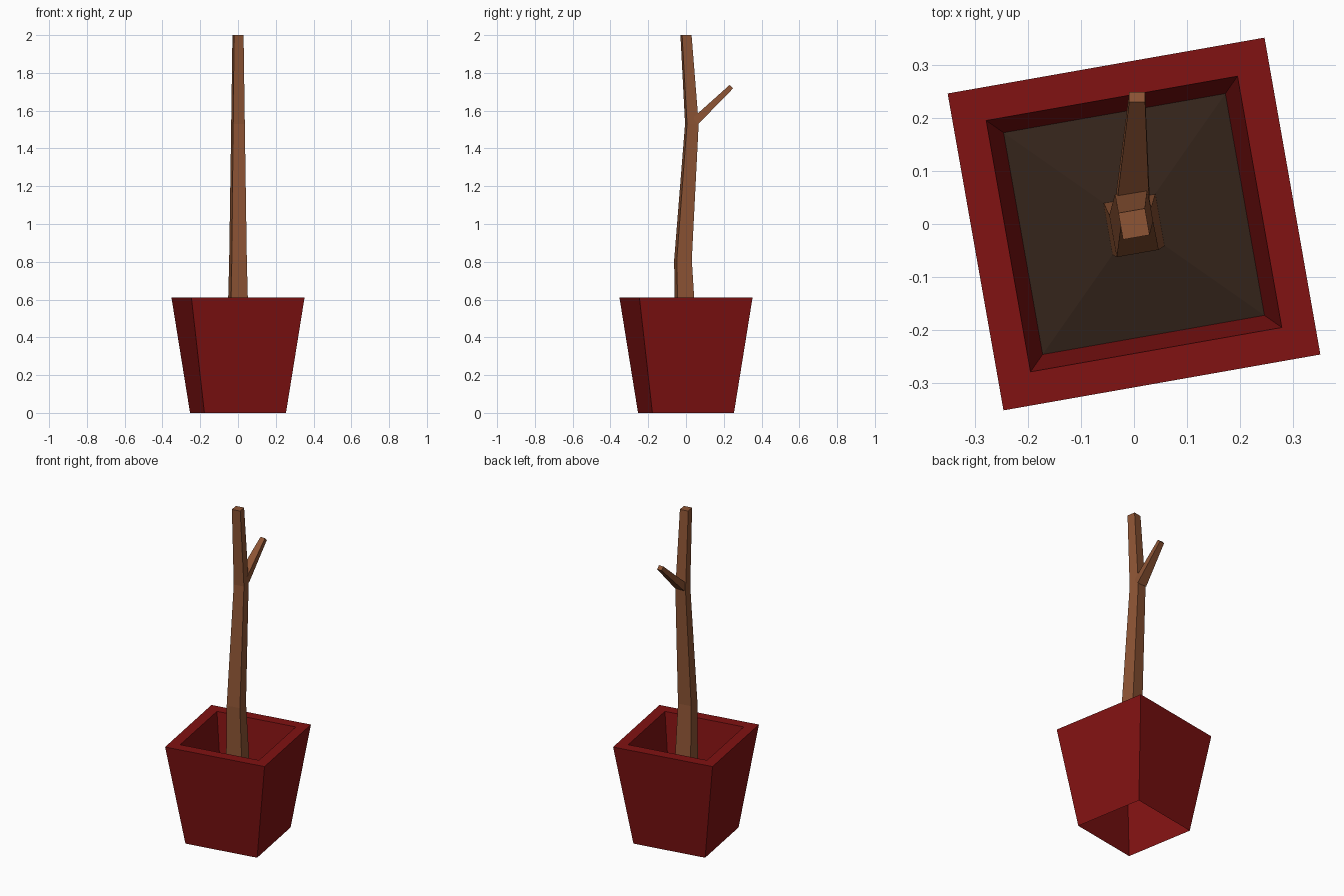
import bpy, bmesh, math
from mathutils import Vector

if "Cube" in bpy.data.objects:
    bpy.data.objects.remove(bpy.data.objects["Cube"])

TURN = math.radians(55)  # corner direction of the slightly turned square


def material(name, color):
    m = bpy.data.materials.new(name)
    m.diffuse_color = (*color, 1)
    m.use_nodes = True
    m.node_tree.nodes["Principled BSDF"].inputs["Base Color"].default_value = m.diffuse_color
    return m


def square(center, r):
    c = Vector(center)
    return [c + Vector((math.cos(TURN + i * math.pi / 2), math.sin(TURN + i * math.pi / 2), 0)) * r
            for i in range(4)]


def loft(name, rings, mat, cap_end=False):
    bm = bmesh.new()
    loops = [[bm.verts.new(p) for p in ring] for ring in rings]
    for a, b in zip(loops, loops[1:]):
        n = len(a)
        for i in range(n):
            j = (i + 1) % n
            if len(b) == 1:
                bm.faces.new((a[i], a[j], b[0]))
            else:
                bm.faces.new((a[i], a[j], b[j], b[i]))
    if cap_end:
        bm.faces.new(loops[-1])
    mesh = bpy.data.meshes.new(name)
    bm.to_mesh(mesh)
    bm.free()
    mesh.materials.append(mat)
    ob = bpy.data.objects.new(name, mesh)
    bpy.context.collection.objects.link(ob)
    return ob


red = material("red_glaze", (0.22, 0.006, 0.006))
bark = material("bark", (0.27, 0.09, 0.035))
earth = material("earth", (0.035, 0.018, 0.011))

# Pot: open-bottomed outer wall, flat rim and inner wall
SOIL_Z = 0.37
loft("pot", [square((0, 0, z), r) for r, z in
             ((0.31, 0), (0.43, 0.61), (0.341, 0.61), (0.301, SOIL_Z))], red)

# Soil: shallow four-sided mound
loft("soil", [square((0, 0, SOIL_Z), 0.301), [Vector((0, 0, SOIL_Z + 0.04))]], earth)

# Trunk: bent, tapering square stem
loft("trunk", [square((0, y, z), r) for y, z, r in
               ((0, 0.37, 0.071), (-0.016, 0.81, 0.057), (0.031, 1.53, 0.044), (0, 2.0, 0.036))],
     bark, cap_end=True)


# Branch: tapering square twig leaning to the back
def twig_ring(center, half_x, half_t):
    c, u = Vector(center), Vector((0, 0.7, -0.7))
    x = Vector((1, 0, 0))
    return [c + x * sx * half_x + u * st * half_t
            for sx, st in ((-1, -1), (-1, 1), (1, 1), (1, -1))]


loft("branch", [twig_ring((-0.002, 0.05, 1.545), 0.031, 0.022),
                twig_ring((0.006, 0.24, 1.727), 0.015, 0.013)], bark, cap_end=True)
